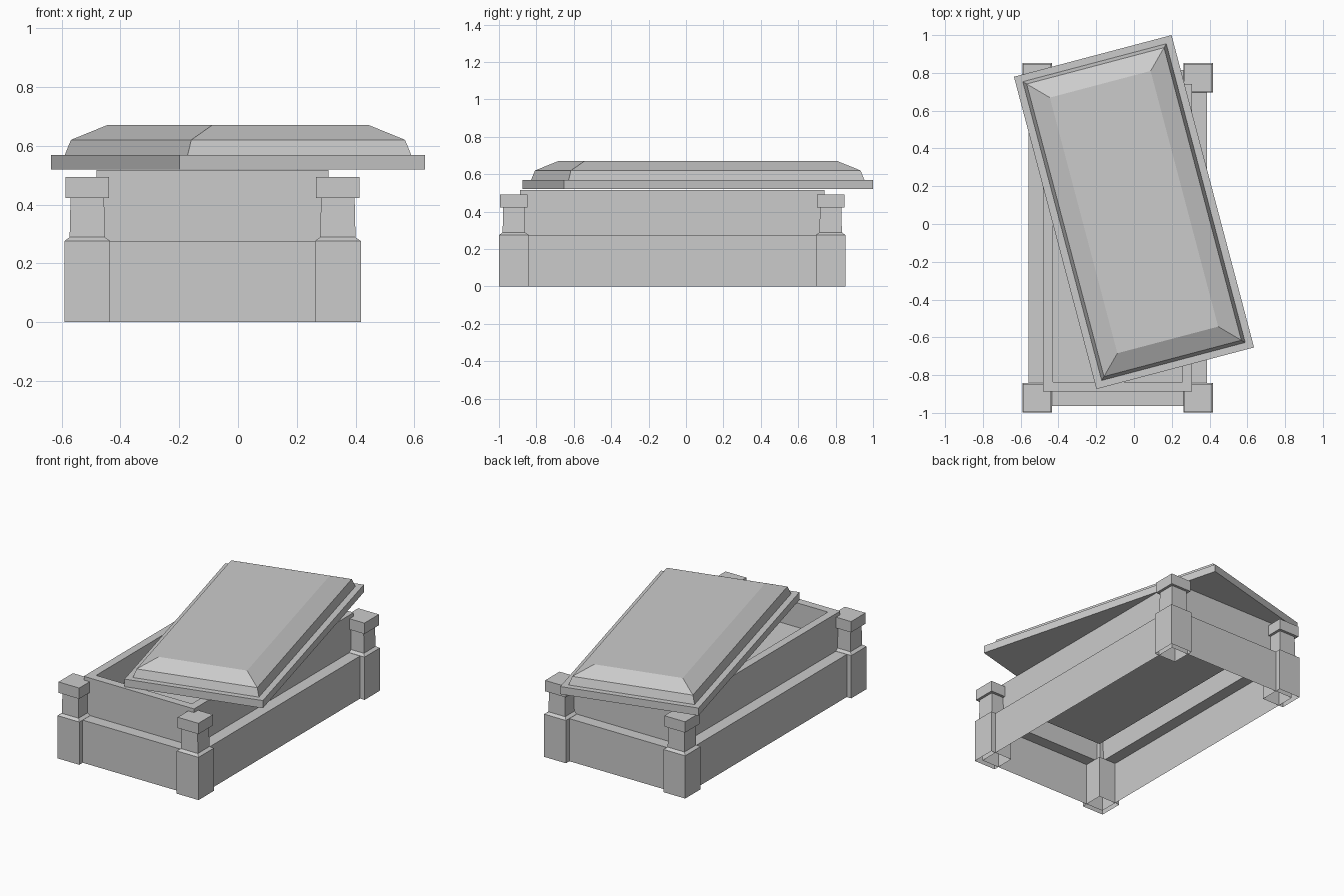
import bpy, bmesh, math
from mathutils import Vector

cube = bpy.data.objects.get("Cube")
if cube:
    bpy.data.objects.remove(cube, do_unlink=True)

stone = bpy.data.materials.new("grey stone")
stone.use_nodes = True
stone.diffuse_color = (0.6, 0.6, 0.6, 1)
stone.node_tree.nodes["Principled BSDF"].inputs["Base Color"].default_value = (0.6, 0.6, 0.6, 1)


def stack(name, rings, location, turn=0, closed_bottom=False):
    """Loft rectangles given as (half width, half length, height), capped on the last."""
    bm = bmesh.new()
    loops = []
    for hx, hy, z in rings:
        corners = [(-1, -1), (1, -1), (1, 1), (-1, 1)]
        loops.append([bm.verts.new((sx * hx, sy * hy, z)) for sx, sy in corners])
    for low, high in zip(loops, loops[1:]):
        for i in range(4):
            j = (i + 1) % 4
            bm.faces.new((low[i], low[j], high[j], high[i]))
    bm.faces.new(loops[-1])
    if closed_bottom:
        bm.faces.new(loops[0][::-1])
    mesh = bpy.data.meshes.new(name)
    bm.to_mesh(mesh)
    bm.free()
    mesh.materials.append(stone)
    obj = bpy.data.objects.new(name, mesh)
    obj.location = location
    obj.rotation_euler.z = turn
    bpy.context.collection.objects.link(obj)
    return obj


centre = Vector((-0.0865, -0.0735, 0))

# Chest: plinth, ledge, upper wall, rim, inner wall and floor as one open-bottomed shell
stack("chest", [
    (0.472, 0.89, 0), (0.472, 0.89, 0.275),
    (0.394, 0.814, 0.275), (0.394, 0.814, 0.517),
    (0.342, 0.762, 0.517), (0.342, 0.762, 0.36),
], centre)

# Corner posts: block, chamfer, tapered neck and cap
post_profile = [(0.078, 0), (0.078, 0.276), (0.06, 0.289), (0.057, 0.423),
                (0.074, 0.423), (0.074, 0.493)]
for side, sx in (("right", -1), ("left", 1)):
    for end, sy in (("front", -1), ("back", 1)):
        stack(f"{end}_{side}_post", [(r, r, z) for r, z in post_profile],
              centre + Vector((sx * 0.426, sy * 0.847, 0)))

# Lid: slab with two bevelled tiers, pushed askew
stack("lid", [
    (0.4315, 0.855, 0.52), (0.4315, 0.855, 0.569),
    (0.393, 0.818, 0.569), (0.376, 0.801, 0.62),
    (0.276, 0.7, 0.67),
], (0, 0.063, 0), math.radians(14.8), closed_bottom=True)
